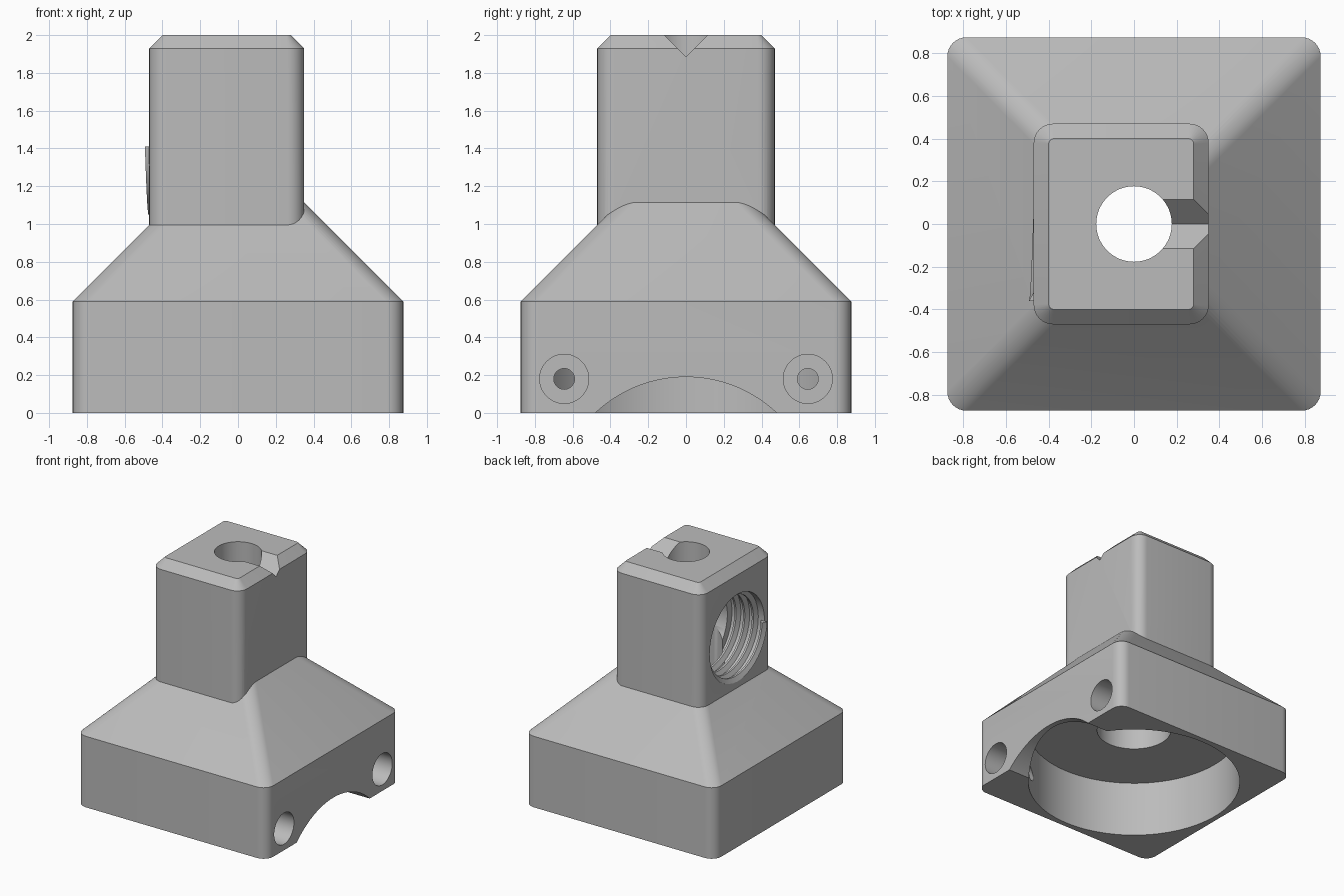
import bpy, bmesh, math
from mathutils import Matrix, Vector

cube = bpy.data.objects.get("Cube")
if cube:
    bpy.data.objects.remove(cube, do_unlink=True)

grey = bpy.data.materials.new("plain_grey")
grey.use_nodes = True
COLOUR = (0.5, 0.5, 0.5, 1)
grey.diffuse_color = COLOUR
grey.node_tree.nodes["Principled BSDF"].inputs["Base Color"].default_value = COLOUR


def finish(bm, name):
    bmesh.ops.recalc_face_normals(bm, faces=bm.faces)
    mesh = bpy.data.meshes.new(name)
    bm.to_mesh(mesh)
    bm.free()
    mesh.materials.append(grey)
    obj = bpy.data.objects.new(name, mesh)
    bpy.context.collection.objects.link(obj)
    return obj


def skin(name, rings, closed=False):
    """Join equal rings of points into a solid, capping the ends unless closed."""
    bm = bmesh.new()
    rows = [[bm.verts.new(p) for p in ring] for ring in rings]
    n = len(rows[0])
    for a, b in zip(rows, rows[1:]):
        for i in range(n):
            j = (i + 1) % n
            bm.faces.new((a[i], a[j], b[j], b[i]))
    bm.faces.new(rows[0])
    bm.faces.new(rows[-1])
    return finish(bm, name)


def rounded_rect(x0, x1, half_y, r, z, steps=8):
    points = []
    corners = ((x1 - r, half_y - r), (x0 + r, half_y - r),
               (x0 + r, r - half_y), (x1 - r, r - half_y))
    for k, (cx, cy) in enumerate(corners):
        for s in range(steps + 1):
            a = (k + s / steps) * math.pi / 2
            points.append((cx + r * math.cos(a), cy + r * math.sin(a), z))
    return points


def cylinder(name, start, end, r, sides=64):
    start, end = Vector(start), Vector(end)
    axis = end - start
    bm = bmesh.new()
    turn = axis.to_track_quat('Z', 'Y').to_matrix().to_4x4()
    bmesh.ops.create_cone(bm, cap_ends=True, segments=sides, radius1=r, radius2=r,
                          depth=axis.length,
                          matrix=Matrix.Translation((start + end) / 2) @ turn)
    return finish(bm, name)


def combine(target, other, operation):
    mod = target.modifiers.new(operation, 'BOOLEAN')
    mod.operation = operation
    mod.solver = 'EXACT'
    mod.object = other
    bpy.context.view_layer.objects.active = target
    bpy.ops.object.modifier_apply(modifier=mod.name)
    bpy.data.objects.remove(other, do_unlink=True)


# Square foot with sloping shoulders
body = skin("body", [rounded_rect(-h, h, h, 0.09, z)
                     for h, z in ((0.875, 0), (0.875, 0.59), (0.265, 1.2))])

# Offset neck with chamfered top
neck = skin("neck", [rounded_rect(-0.47, 0.35, 0.47, 0.09, 0.7),
                     rounded_rect(-0.47, 0.35, 0.47, 0.09, 1.93),
                     rounded_rect(-0.4, 0.28, 0.4, 0.025, 2.0)])
combine(body, neck, 'UNION')

# Stepped vertical bore, side port and arched opening
PORT_Z = 1.41
cuts = [
    ("main_bore", (0, 0, -0.2), (0, 0, 0.47), 0.83, 128),
    ("middle_bore", (0, 0, 0.3), (0, 0, 1.3), 0.29, 64),
    ("top_bore", (0, 0, 1.1), (0, 0, 2.2), 0.177, 64),
    ("port", (-0.7, 0, PORT_Z), (-0.17, 0, PORT_Z), 0.36, 64),
    ("inner_port", (-0.4, 0, PORT_Z), (0.12, 0, PORT_Z), 0.3, 64),
    ("arch", (0.3, 0, -0.51), (1.1, 0, -0.51), 0.7, 128),
]
# Counterbored screw holes
for side in (-1, 1):
    y = 0.645 * side
    cuts.append(("counterbore", (0.67, y, 0.18), (1.0, y, 0.18), 0.13, 48))
    cuts.append(("screw_hole", (0.2, y, 0.18), (0.8, y, 0.18), 0.055, 32))
for cut in cuts:
    combine(body, cylinder(*cut), 'DIFFERENCE')

# V notch from the top bore to the side
notch = skin("notch", [[(x, -0.215, 2.1), (x, 0.215, 2.1), (x, 0, 1.885)]
                       for x in (0.05, 0.6)])
combine(body, notch, 'DIFFERENCE')

# Helical thread inside the port
PITCH, TURNS, STEPS = 0.08, 3.5, 48
rings = []
for i in range(int(TURNS * STEPS) + 1):
    a = math.pi + i / STEPS * math.tau
    x = -0.465 + PITCH * i / STEPS
    rings.append([(x + dx, r * math.cos(a), PORT_Z + r * math.sin(a))
                  for dx, r in ((-0.028, 0.362), (-0.008, 0.325),
                                (0.008, 0.325), (0.028, 0.362))])
thread = skin("port_thread", rings)

# Smooth curved walls, keep machined edges sharp
bpy.ops.object.select_all(action='DESELECT')
for obj in (body, thread):
    obj.select_set(True)
    bpy.context.view_layer.objects.active = obj
bpy.ops.object.shade_smooth_by_angle(angle=math.radians(30))
